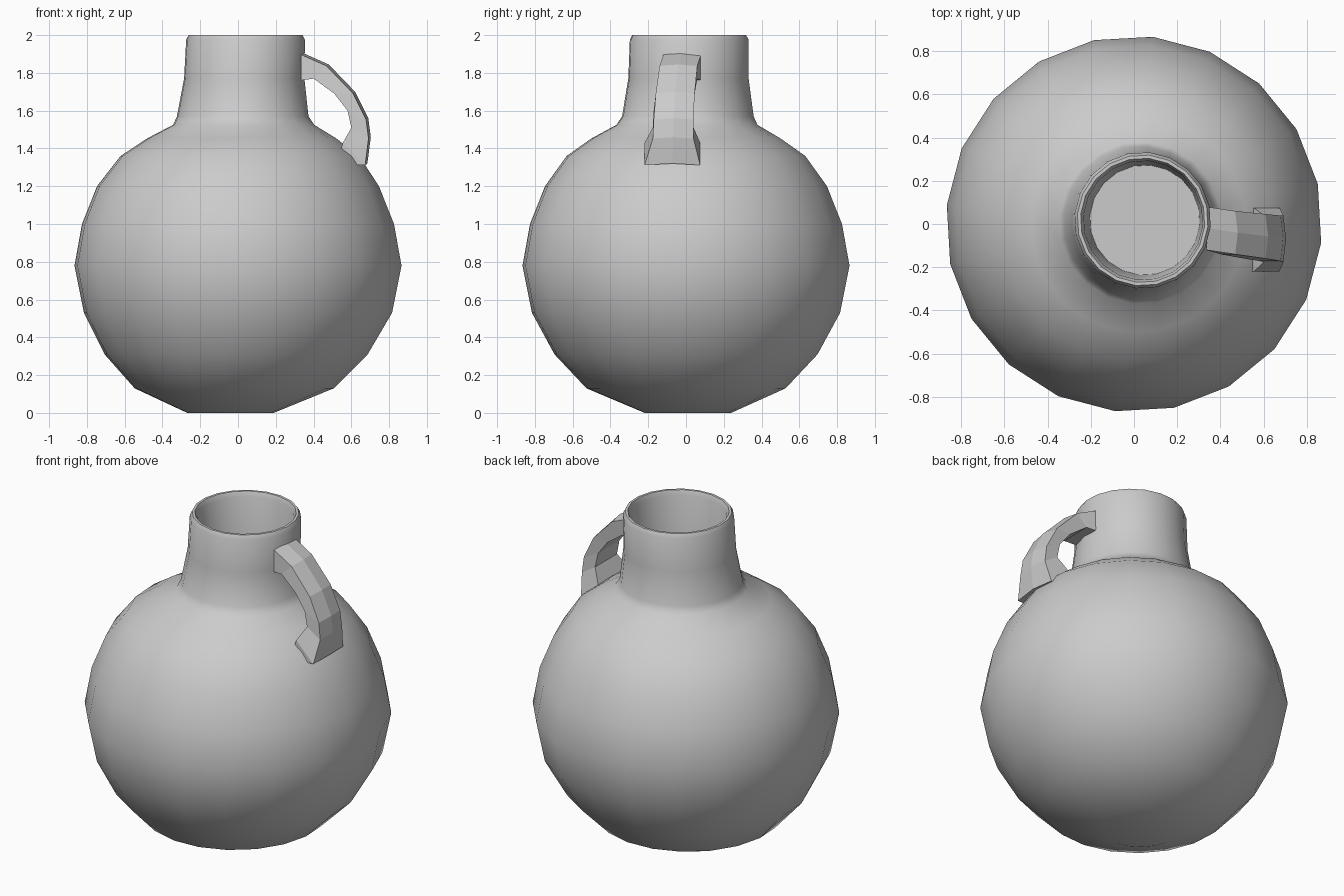
import bpy
import math

if "Cube" in bpy.data.objects:
    bpy.data.objects.remove(bpy.data.objects["Cube"])

SIDES = 20


def loft(name, rings):
    """Skin a list of equal-length vertex rings and cap both ends."""
    n = len(rings[0])
    verts = [v for ring in rings for v in ring]
    faces = [tuple(reversed(range(n)))]
    for k in range(len(rings) - 1):
        a, b = k * n, (k + 1) * n
        faces += [(a + i, a + (i + 1) % n, b + (i + 1) % n, b + i) for i in range(n)]
    faces.append(tuple(range(len(verts) - n, len(verts))))
    mesh = bpy.data.meshes.new(name)
    mesh.from_pydata(verts, [], faces)
    obj = bpy.data.objects.new(name, mesh)
    bpy.context.collection.objects.link(obj)
    bpy.context.view_layer.objects.active = obj
    obj.select_set(True)
    bpy.ops.object.mode_set(mode='EDIT')
    bpy.ops.mesh.select_all(action='SELECT')
    bpy.ops.mesh.normals_make_consistent(inside=False)
    bpy.ops.object.mode_set(mode='OBJECT')
    obj.select_set(False)
    return obj


def circle(radius, z, cx, cy):
    step = math.tau / SIDES
    return [(cx + radius * math.cos(i * step - 0.1),
             cy + radius * math.sin(i * step - 0.1), z) for i in range(SIDES)]


# Jug: outside from base to rim, then down inside the neck (radius, z, cx, cy)
profile = [
    (0.23, 0.00, -0.04, 0.01), (0.53, 0.13, -0.02, 0.0), (0.70, 0.31, -0.01, 0.0),
    (0.82, 0.53, 0.0, 0.0), (0.87, 0.78, 0.0, 0.0), (0.83, 1.00, 0.0, 0.0),
    (0.75, 1.20, 0.0, 0.0), (0.635, 1.36, 0.01, 0.0), (0.50, 1.455, 0.02, 0.0),
    (0.375, 1.525, 0.03, 0.005), (0.35, 1.57, 0.025, 0.01), (0.32, 1.77, 0.033, 0.013),
    (0.316, 1.975, 0.04, 0.017), (0.303, 2.00, 0.04, 0.017), (0.288, 2.00, 0.04, 0.017),
    (0.276, 1.97, 0.042, 0.017), (0.255, 1.50, 0.05, 0.018),
]
jug = loft("jug_body", [circle(*p) for p in profile])
jug.select_set(True)
bpy.context.view_layer.objects.active = jug
bpy.ops.object.shade_smooth_by_angle(angle=math.radians(42))
jug.select_set(False)


# Handle: faceted strap (outer x, outer z, inner x, inner z, mid y, half width)
def strap(xo, zo, xi, zi, y, w):
    return [(xo - 0.012, zo - 0.008, y - w), (xo, zo, y), (xo - 0.012, zo - 0.008, y + w),
            (xi, zi, y + w), (xi, zi, y), (xi, zi, y - w)]


stations = [
    (0.345, 1.905, 0.333, 1.76, -0.02, 0.10), (0.48, 1.845, 0.40, 1.77, -0.04, 0.10),
    (0.62, 1.70, 0.51, 1.69, -0.057, 0.103), (0.69, 1.56, 0.58, 1.60, -0.066, 0.105),
    (0.703, 1.46, 0.60, 1.51, -0.068, 0.108), (0.685, 1.32, 0.555, 1.43, -0.072, 0.147),
]
rings = [[(x, y, z) for x, z, y in strap(*s)] for s in stations]
# root ring sunk into the shoulder
rings.append([(x - 0.06 if i < 3 else x - 0.02, y, z if i < 3 else z - 0.07)
              for i, (x, y, z) in enumerate(rings[-1])])
loft("handle", rings)
